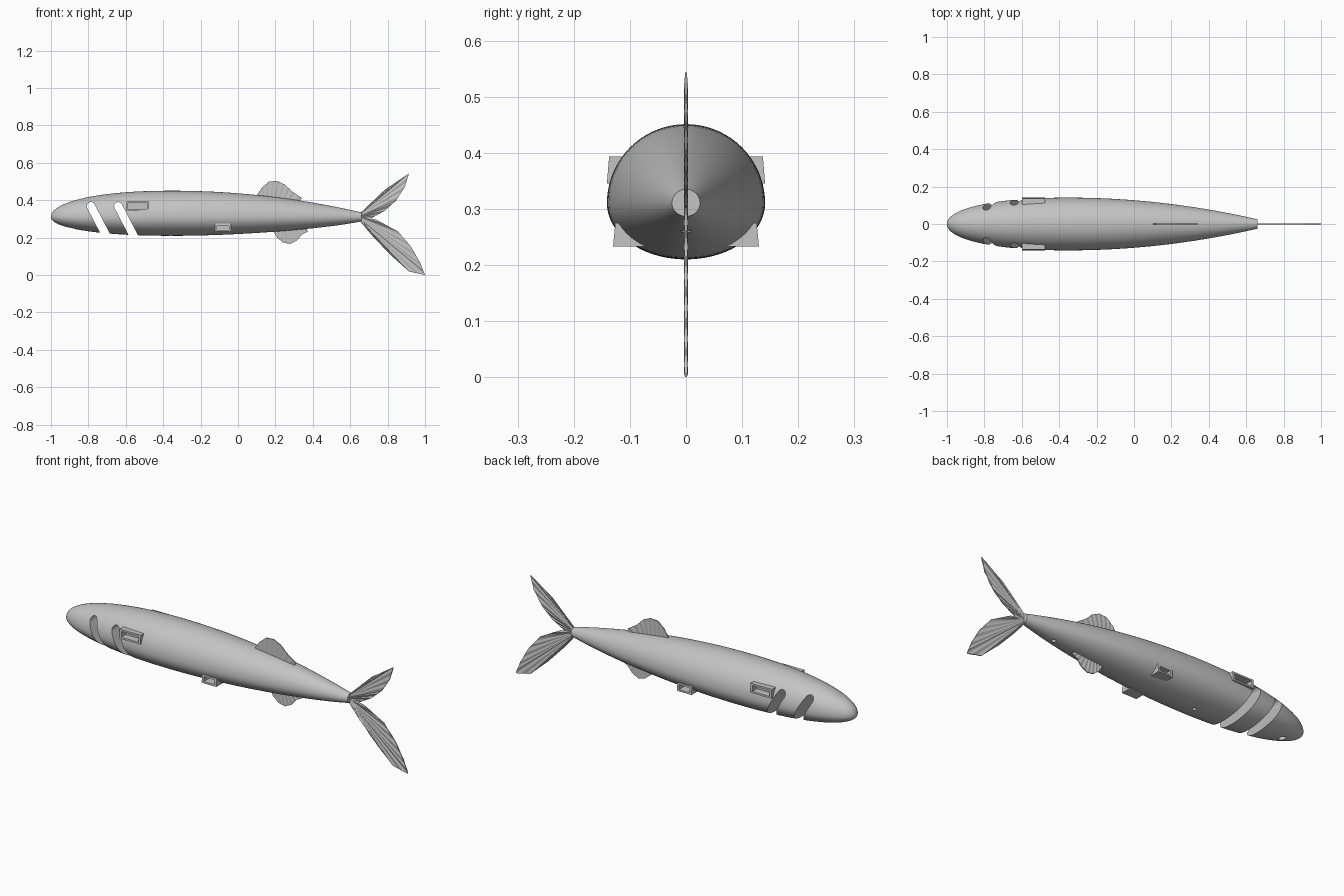
import bpy, bmesh
from math import cos, sin, pi, radians, atan2
from mathutils import Vector

cube = bpy.data.objects.get("Cube")
if cube:
    bpy.data.objects.remove(cube)

grey = bpy.data.materials.new("plain_grey")
grey.use_nodes = True
COLOUR = (0.55, 0.55, 0.55, 1)
grey.diffuse_color = COLOUR
grey.node_tree.nodes["Principled BSDF"].inputs["Base Color"].default_value = COLOUR


def finish(name, bm, smooth=None):
    bmesh.ops.recalc_face_normals(bm, faces=bm.faces)
    mesh = bpy.data.meshes.new(name)
    bm.to_mesh(mesh)
    bm.free()
    ob = bpy.data.objects.new(name, mesh)
    bpy.context.collection.objects.link(ob)
    mesh.materials.append(grey)
    return ob


def loft(bm, rings):
    """Join closed rings of points and cap both ends."""
    loops = [[bm.verts.new(p) for p in ring] for ring in rings]
    for a, b in zip(loops, loops[1:]):
        for i in range(len(a)):
            j = (i + 1) % len(a)
            bm.faces.new((a[i], a[j], b[j], b[i]))
    bm.faces.new(loops[0])
    bm.faces.new(loops[-1])


def box(bm, x0, x1, z0, z1, inner, low, high, side):
    """Box on one flank; its outer face leans from y = low to y = high."""
    loft(bm, [[(x, side * y, z) for y, z in
               ((inner, z0), (low, z0), (high, z1), (inner, z1))] for x in (x0, x1)])


# Body: a streamlined hull, rounder above than below
MID, NOSE, TAIL, AXIS = -0.35, -1.0, 0.66, 0.31
SIDES, STEPS = 72, 28


def half_width(x):
    if x < MID:
        u = (x - NOSE) / (MID - NOSE)
        return 0.141 * max(1 - (1 - u) ** 2.2, 0) ** 0.47
    return 0.141 - 0.116 * ((x - MID) / (TAIL - MID)) ** 2


def drop(x):
    v = max(0, (x - MID) / (TAIL - MID))
    return half_width(x) * (0.71 + 0.22 * v ** 4)


def ring(x):
    w, d = half_width(x), drop(x)
    pts = []
    for i in range(SIDES):
        a = 2 * pi * i / SIDES
        pts.append((x, w * cos(a), AXIS + sin(a) * (w if sin(a) > 0 else d)))
    return pts


stations = [NOSE + (MID - NOSE) * (1 - cos(pi / 2 * (i + 0.4) / STEPS)) for i in range(STEPS)]
stations += [MID + (TAIL - MID) * i / STEPS for i in range(STEPS + 1)]
bm = bmesh.new()
loft(bm, [ring(x) for x in stations])
body = finish("body", bm)

# Port frames on both flanks: x range, z range, inner y, outer y low and high
PORTS = {"upper_port": (-0.60, -0.475, 0.345, 0.393, 0.09, 0.141, 0.137),
         "lower_port": (-0.123, -0.037, 0.233, 0.275, 0.07, 0.130, 0.126)}
frames = []
for name, dims in PORTS.items():
    for side, label in ((1, "back"), (-1, "front")):
        bm = bmesh.new()
        box(bm, *dims, side)
        frames.append(finish(label + "_" + name, bm))

# Cutters: gill slots, port openings and small holes in the belly
bm = bmesh.new()
along = Vector((0.46, 0, -0.888))
across = Vector((0.888, 0, 0.46))
for x in (-0.786, -0.64):
    top = Vector((x, 0, 0.368))
    arc = [top + 0.022 * (across * cos(a) - along * sin(a))
           for a in (pi * i / 12 for i in range(13))]
    arc += [top + along * 0.3 - across * 0.022, top + along * 0.3 + across * 0.022]
    loft(bm, [[p + Vector((0, y, 0)) for p in arc] for y in (-0.3, 0.3)])
for x0, x1, z0, z1, inner, low, high in PORTS.values():
    for side in (1, -1):
        box(bm, x0 + 0.012, x1 - 0.012, z0 + 0.009, z1 - 0.009,
            inner + 0.012, 0.2, 0.2, side)
for x, r in ((-0.885, 0.018), (-0.36, 0.01), (0.48, 0.01)):
    floor = AXIS - drop(x) + 0.025
    loft(bm, [[(x + r * cos(a), r * sin(a), z) for a in (2 * pi * i / 20 for i in range(20))]
              for z in (floor, 0.1)])
cutter = finish("cutter", bm)
cutter.hide_render = True

for ob in [body] + frames:
    mod = ob.modifiers.new("openings", "BOOLEAN")
    mod.operation = "DIFFERENCE"
    mod.solver = "EXACT"
    mod.object = cutter
    bpy.ops.object.select_all(action="DESELECT")
    bpy.context.view_layer.objects.active = ob
    ob.select_set(True)
    bpy.ops.object.modifier_apply(modifier=mod.name)
bpy.data.objects.remove(cutter)

bpy.ops.object.select_all(action="DESELECT")
bpy.context.view_layer.objects.active = body
body.select_set(True)
bpy.ops.object.shade_smooth_by_angle(angle=radians(30))


# Fins: thin pleated fans from a root line to an outer edge
def fin(name, root_a, root_b, edge, splits=3):
    tips = []
    for p, q in zip(edge, edge[1:]):
        tips += [Vector(p).lerp(Vector(q), i / splits) for i in range(splits)]
    tips.append(Vector(edge[-1]))
    n = len(tips) - 1
    bm = bmesh.new()
    rays = []
    for i, tip in enumerate(tips):
        root = Vector(root_a).lerp(Vector(root_b), i / n)
        half = 0.0035 if i % 2 else 0.0015
        rays.append([bm.verts.new((p.x, y, p.y))
                     for p, y in ((root, half), (tip, half), (tip, -half), (root, -half))])
    for a, b in zip(rays, rays[1:]):
        for i in range(4):
            j = (i + 1) % 4
            bm.faces.new((a[i], a[j], b[j], b[i]))
    bm.faces.new(rays[0])
    bm.faces.new(rays[-1])
    return finish(name, bm)


fin("upper_tail_fin", (0.645, 0.325), (0.645, 0.305),
    [(0.674, 0.338), (0.786, 0.457), (0.914, 0.543), (0.893, 0.473),
     (0.845, 0.398), (0.786, 0.345), (0.711, 0.302)])
fin("lower_tail_fin", (0.645, 0.315), (0.645, 0.295),
    [(0.738, 0.297), (0.856, 0.233), (0.925, 0.152), (0.973, 0.067),
     (1.0, 0.0), (0.914, 0.019), (0.813, 0.11), (0.717, 0.211), (0.68, 0.275)])
fin("dorsal_fin", (0.10, 0.40), (0.31, 0.37),
    [(0.10, 0.425), (0.128, 0.468), (0.166, 0.5), (0.209, 0.503),
     (0.251, 0.484), (0.289, 0.447), (0.342, 0.412), (0.33, 0.395)])
fin("ventral_fin", (0.19, 0.25), (0.35, 0.27),
    [(0.19, 0.232), (0.209, 0.2), (0.241, 0.174), (0.278, 0.166),
     (0.315, 0.184), (0.342, 0.217), (0.374, 0.233), (0.364, 0.25)])
